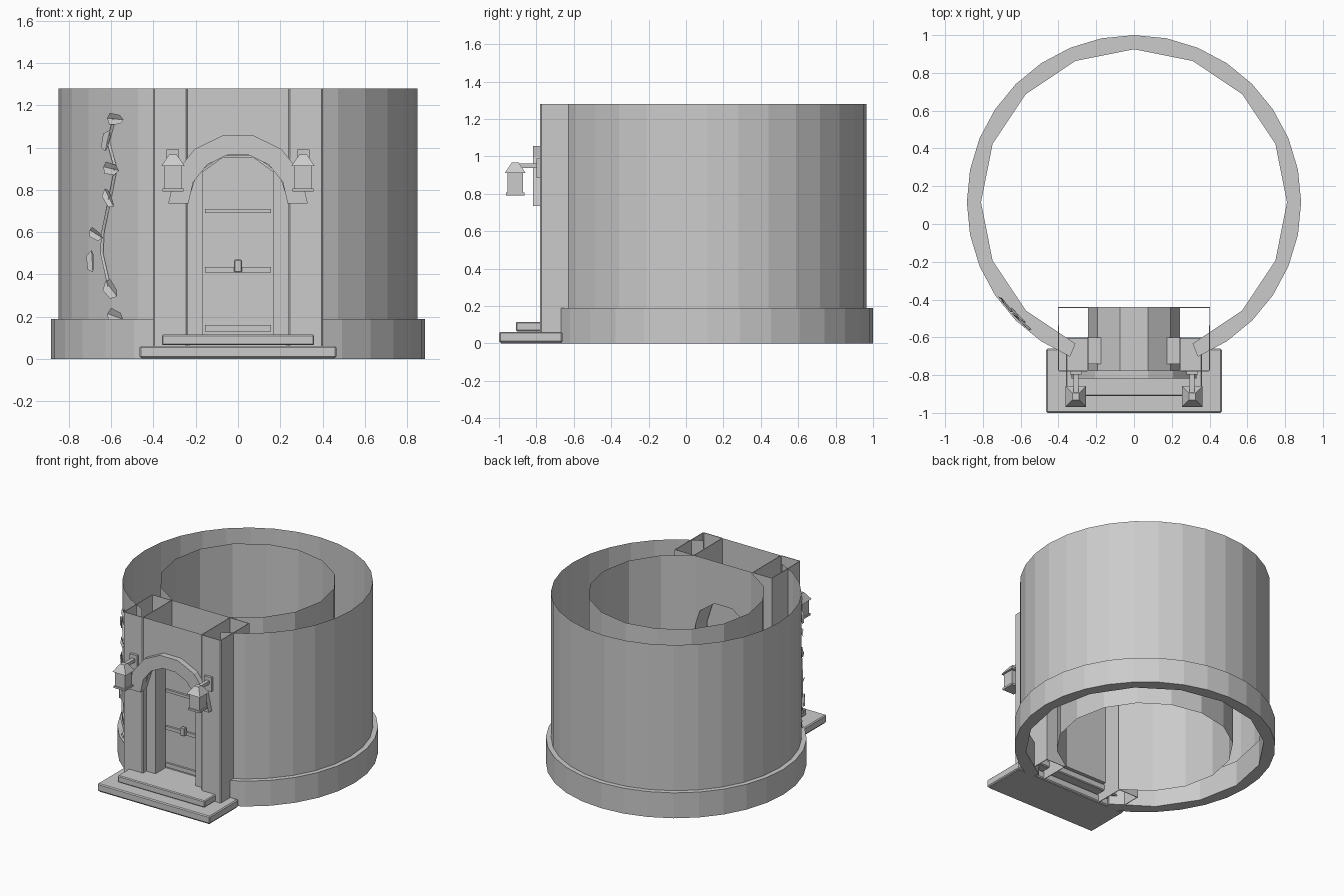
import bpy, bmesh, math, random
from mathutils import Vector, Matrix

if "Cube" in bpy.data.objects:
    bpy.data.objects.remove(bpy.data.objects["Cube"])

random.seed(4)
CY, TOP = 0.115, 1.28           # tower axis and wall height
GAP = math.radians(22.5)        # half angle of the doorway gap
ARCH_Z, ARCH_R = 0.735, 0.24    # doorway arch centre and radius

stone = bpy.data.materials.new("stone_grey")
stone.diffuse_color = (0.6, 0.6, 0.6, 1)
stone.use_nodes = True
stone.node_tree.nodes["Principled BSDF"].inputs["Base Color"].default_value = stone.diffuse_color


def finish(name, bm, fix=True):
    if fix:
        bmesh.ops.recalc_face_normals(bm, faces=bm.faces)
    me = bpy.data.meshes.new(name)
    bm.to_mesh(me)
    bm.free()
    me.materials.append(stone)
    ob = bpy.data.objects.new(name, me)
    bpy.context.collection.objects.link(ob)
    return ob


def box(name, x0, x1, y0, y1, z0, z1, bevel=0):
    bm = bmesh.new()
    m = Matrix.Translation(((x0 + x1) / 2, (y0 + y1) / 2, (z0 + z1) / 2)) @ \
        Matrix.Diagonal((x1 - x0, y1 - y0, z1 - z0, 1))
    bmesh.ops.create_cube(bm, size=1, matrix=m)
    if bevel:
        bmesh.ops.bevel(bm, geom=bm.edges[:], offset=bevel, segments=1, affect='EDGES')
    return finish(name, bm)


def ribbon(name, a, b):
    """Open sheet between two matching rows of points."""
    bm = bmesh.new()
    va, vb = [bm.verts.new(p) for p in a], [bm.verts.new(p) for p in b]
    for i in range(len(a) - 1):
        bm.faces.new((va[i], va[i + 1], vb[i + 1], vb[i]))
    return finish(name, bm, False)


def prism(name, outline, shift):
    bm = bmesh.new()
    f = bm.faces.new([bm.verts.new(p) for p in outline])
    ext = bmesh.ops.extrude_face_region(bm, geom=[f], use_keep_orig=True)
    bmesh.ops.translate(bm, vec=shift,
                        verts=[v for v in ext['geom'] if isinstance(v, bmesh.types.BMVert)])
    return finish(name, bm)


def ring(r, n, z):
    """Tower arc that leaves the doorway open, counted from the front."""
    step = (2 * math.pi - 2 * GAP) / n
    return [(r * math.sin(GAP + i * step), CY - r * math.cos(GAP + i * step), z)
            for i in range(n + 1)]


def arch(r, n, y):
    return [(-r * math.cos(math.pi * i / n), y, ARCH_Z + r * math.sin(math.pi * i / n))
            for i in range(n + 1)]


# round walls and base course
ribbon("outer_wall", ring(0.85, 28, 0), ring(0.85, 28, TOP))
ribbon("inner_wall", ring(0.6, 14, TOP), ring(0.6, 14, 0))
prism("base_course", ring(0.885, 28, 0) + ring(0.81, 14, 0)[::-1], (0, 0, 0.19))

# doorway tunnel with its front and back walls
def portal(y):
    return [(-ARCH_R, y, 0)] + arch(ARCH_R, 5, y) + [(ARCH_R, y, 0)]

ribbon("door_tunnel", portal(-0.775), portal(-0.44))
for name, y in (("front_arch_wall", -0.775), ("back_arch_wall", -0.44)):
    low = arch(ARCH_R, 5, y)
    ribbon(name, low, [(p[0], y, TOP) for p in low])

# raised arch trim
prism("arch_trim", arch(0.33, 7, -0.818) + arch(0.235, 7, -0.818)[::-1], (0, 0.043, 0))

# door with battens and handle
prism("door", [(-0.235, -0.62, 0.115)] + arch(0.232, 5, -0.62) + [(0.235, -0.62, 0.115)],
      (0, 0.04, 0))
for z0, z1 in ((0.13, 0.16), (0.41, 0.435), (0.69, 0.71)):
    box("door_batten", -0.155, 0.155, -0.635, -0.62, z0, z1)
box("door_handle", -0.018, 0.018, -0.66, -0.63, 0.41, 0.47, 0.004)

# steps
box("lower_step", -0.465, 0.465, -1.0, -0.66, 0.005, 0.062, 0.007)
box("upper_step", -0.36, 0.36, -0.91, -0.6, 0.065, 0.115, 0.006)
box("lower_step_bed", -0.455, 0.455, -0.99, -0.67, 0.0, 0.01)

for s in (-1, 1):
    def span(a, b):
        return min(s * a, s * b), max(s * a, s * b)

    # hollow pilaster, open at the top and bottom
    x0, x1 = span(0.24, 0.403)
    bm = bmesh.new()
    c = 0.007
    pts = [(x0 + c, -0.78), (x1 - c, -0.78), (x1, -0.78 + c), (x1, -0.44),
           (x0, -0.44), (x0, -0.78 + c)]
    lo = [bm.verts.new((x, y, 0)) for x, y in pts]
    hi = [bm.verts.new((x, y, TOP)) for x, y in pts]
    for i in range(6):
        j = (i + 1) % 6
        bm.faces.new((lo[i], lo[j], hi[j], hi[i]))
    pil = finish("pilaster", bm, False)
    sol = pil.modifiers.new("thickness", 'SOLIDIFY')
    sol.thickness = 0.006

    # door jamb
    box("door_jamb", *span(0.165, 0.24), -0.74, -0.6, 0.115, 0.89)

    # lantern on its bracket
    cx, cy = s * 0.308, -0.913
    box("lantern_plate", cx - 0.03, cx + 0.03, -0.798, -0.775, 0.885, 0.99)
    box("lantern_arm", cx - 0.013, cx + 0.013, -0.92, -0.79, 0.938, 0.963)
    box("lantern_body", cx - 0.041, cx + 0.041, cy - 0.041, cy + 0.041, 0.805, 0.915)
    box("lantern_base", cx - 0.049, cx + 0.049, cy - 0.049, cy + 0.049, 0.792, 0.806)
    bm = bmesh.new()
    bmesh.ops.create_cone(bm, cap_ends=True, segments=4, radius1=0.055 * 2 ** 0.5,
                          radius2=0.018 * 2 ** 0.5, depth=0.055,
                          matrix=Matrix.Translation((cx, cy, 0.94)) @
                          Matrix.Rotation(math.pi / 4, 4, 'Z'))
    finish("lantern_roof", bm)


# climbing vine on the wall
def on_wall(x, z, lift):
    d = Vector((x, -math.sqrt(0.85 ** 2 - x * x), 0)).normalized()
    return Vector((0, CY, z)) + d * (0.85 + lift), d

stem = [(-0.60, 0.32), (-0.64, 0.50), (-0.635, 0.60), (-0.60, 0.77),
        (-0.575, 0.90), (-0.61, 1.03), (-0.58, 1.14)]
bm = bmesh.new()
rows = []
for x, z in stem:
    p, d = on_wall(x, z, 0.004)
    t = Vector((0, 0, 1)).cross(d) * 0.008
    rows.append([bm.verts.new(q) for q in (p - t, p + d * 0.012, p + t)])
for a, b in zip(rows, rows[1:]):
    for i in range(3):
        j = (i + 1) % 3
        bm.faces.new((a[i], a[j], b[j], b[i]))
finish("vine_stem", bm)

leaves = [(-0.57, 1.135, 1.5), (-0.61, 1.03, -0.3), (-0.59, 0.90, 1.4), (-0.60, 0.76, 0.6),
          (-0.66, 0.59, 1.2), (-0.68, 0.46, 0.1), (-0.59, 0.33, 0.8), (-0.57, 0.20, 1.3)]
for x, z, turn in leaves:
    p, d = on_wall(x, z, 0.012)
    side = Matrix.Rotation(turn, 3, d) @ Vector((0, 0, 1)).cross(d)
    up = d.cross(side)
    w = random.uniform(0.024, 0.038)
    fold = d * 0.012
    bm = bmesh.new()
    tip, root = bm.verts.new(p + up * 0.055), bm.verts.new(p - up * 0.05)
    for k in (-1, 1):
        a = bm.verts.new(p + side * w * k + up * 0.03 + fold)
        b = bm.verts.new(p + side * w * 0.8 * k - up * 0.035 + fold)
        bm.faces.new((root, b, a, tip) if k > 0 else (tip, a, b, root))
    finish("vine_leaf", bm, False)
